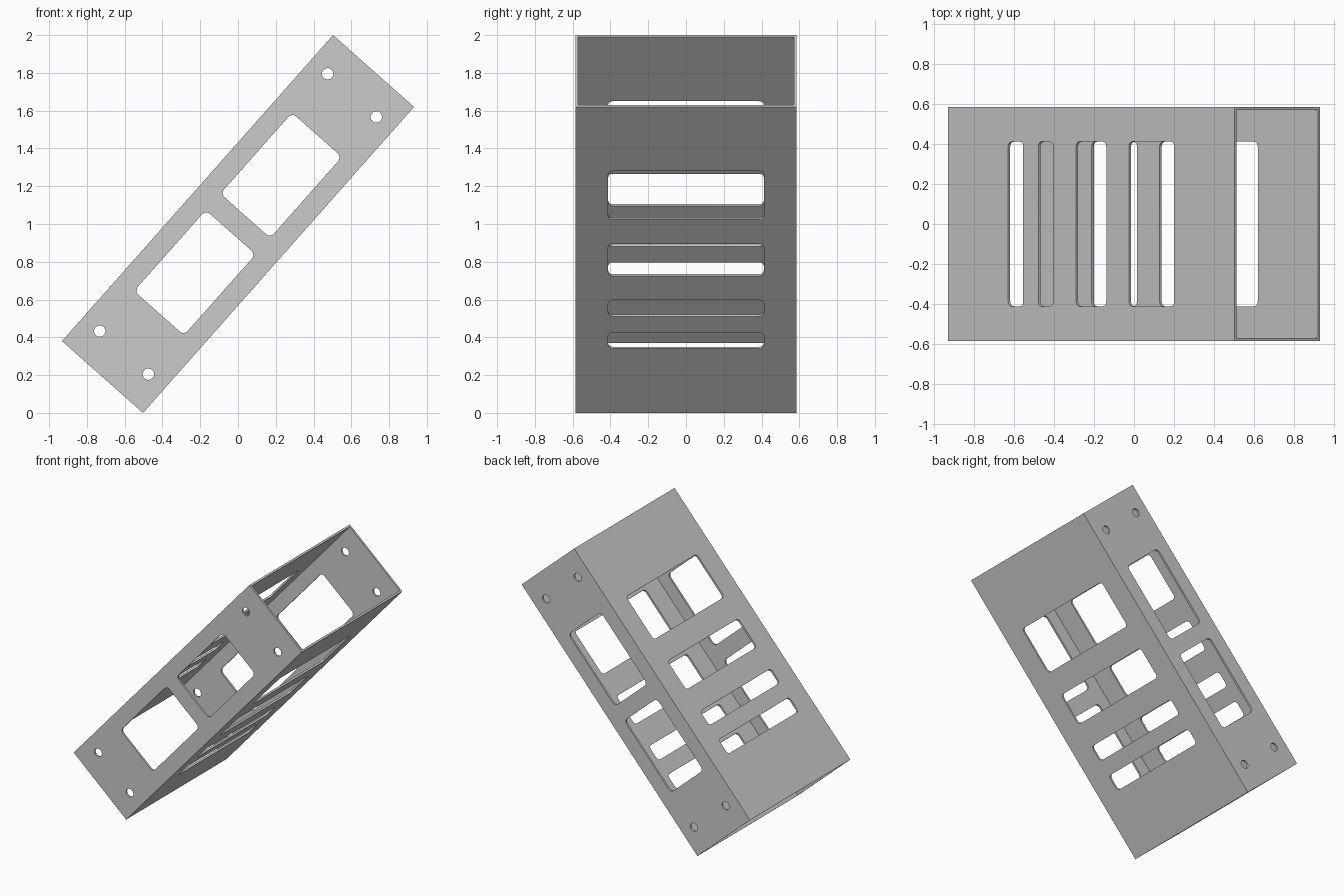
import bpy, bmesh, math
from mathutils import Matrix

if "Cube" in bpy.data.objects:
    bpy.data.objects.remove(bpy.data.objects["Cube"])

L, D, H, WALL = 2.164, 1.17, 0.573, 0.014   # tube length, depth, height, wall
TILT = math.atan2(1.62, 1.435)
U = 0.114                                   # spacing unit of the cut-outs


def rounded_rect(cx, w, cy, h, r, seg=6):
    pts = []
    for i, (sx, sy) in enumerate([(1, 1), (-1, 1), (-1, -1), (1, -1)]):
        for k in range(seg + 1):
            a = math.pi / 2 * (i + k / seg)
            pts.append((cx + sx * (w / 2 - r) + r * math.cos(a),
                        cy + sy * (h / 2 - r) + r * math.sin(a)))
    return pts


def circle(cx, cy, r, n=24):
    return [(cx + r * math.cos(2 * math.pi * k / n),
             cy + r * math.sin(2 * math.pi * k / n)) for k in range(n)]


def prism(bm, pts, axis, half):
    """Extrude a 2D profile through the whole tube along axis 'x', 'y' or 'z'."""
    place = {'x': lambda a, b, d: (d, a, b),
             'y': lambda a, b, d: (a, d, b),
             'z': lambda a, b, d: (a, b, d)}[axis]
    lo = [bm.verts.new(place(a, b, -half)) for a, b in pts]
    hi = [bm.verts.new(place(a, b, half)) for a, b in pts]
    n = len(pts)
    bm.faces.new(lo[::-1])
    bm.faces.new(hi)
    for i in range(n):
        j = (i + 1) % n
        bm.faces.new((lo[i], lo[j], hi[j], hi[i]))


def make(name, profiles, axis, half):
    bm = bmesh.new()
    for p in profiles:
        prism(bm, p, axis, half)
    bmesh.ops.recalc_face_normals(bm, faces=bm.faces)
    me = bpy.data.meshes.new(name)
    bm.to_mesh(me)
    bm.free()
    ob = bpy.data.objects.new(name, me)
    bpy.context.collection.objects.link(ob)
    return ob


def cut(target, cutter):
    cutter.hide_render = True
    mod = target.modifiers.new("cut", 'BOOLEAN')
    mod.operation, mod.solver, mod.object = 'DIFFERENCE', 'EXACT', cutter
    bpy.ops.object.select_all(action='DESELECT')
    bpy.context.view_layer.objects.active = target
    target.select_set(True)
    bpy.ops.object.modifier_apply(modifier=mod.name)
    bpy.data.objects.remove(cutter)


def box(w, h):
    return [(-w / 2, -h / 2), (w / 2, -h / 2), (w / 2, h / 2), (-w / 2, h / 2)]


# Open-ended rectangular tube, lying along x
housing = make("housing", [box(D, H)], 'x', L / 2)
cut(housing, make("bore_cutter", [box(D - 2 * WALL, H - 2 * WALL)], 'x', L))

# Cross slots of growing width through both broad faces
slots, s = [], -5.5 * U
for width, gap in [(1, 1), (1, 1.5), (2, 1.5), (3, 0)]:
    slots.append(rounded_rect(s + width * U / 2, width * U, 0, 0.824, 0.025))
    s += (width + gap) * U
cut(housing, make("slot_cutter", slots, 'z', H))

# Two windows and four screw holes through both narrow sides
side = [rounded_rect(sx * 3.02 * U, 5.02 * U, 0, 0.353, 0.03) for sx in (-1, 1)]
side += [circle(sx * 0.91, sz * 0.172, 0.03) for sx in (-1, 1) for sz in (-1, 1)]
cut(housing, make("side_cutter", side, 'y', D))

# Lean the tube and stand it on the ground
housing.data.transform(Matrix.Translation((0, 0, 1)) @ Matrix.Rotation(-TILT, 4, 'Y'))
bpy.ops.object.shade_smooth_by_angle(angle=math.radians(30))
